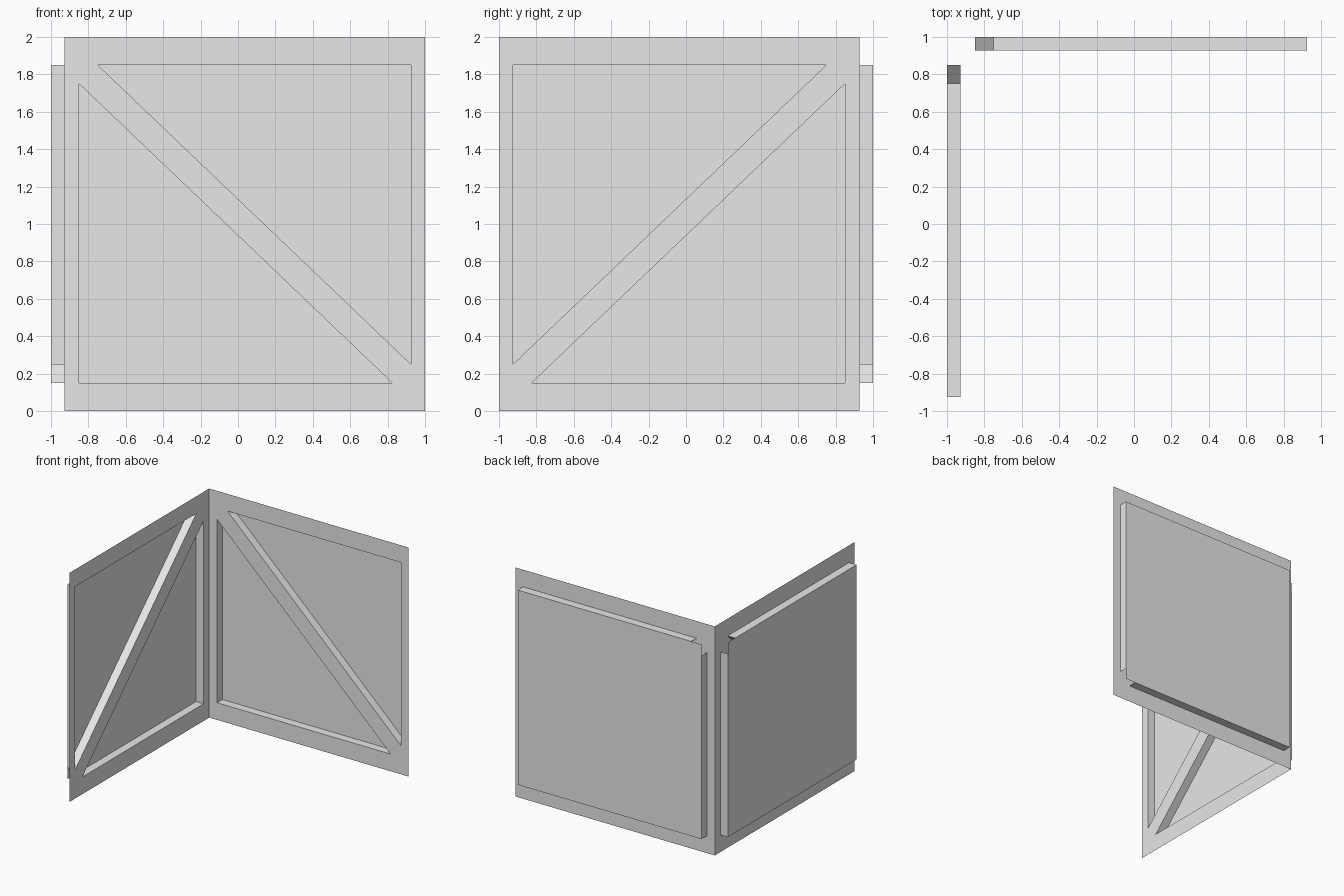
import bpy

cube = bpy.data.objects.get("Cube")
if cube:
    bpy.data.objects.remove(cube, do_unlink=True)

# Plain grey material
GREY = (0.8, 0.8, 0.8, 1.0)
grey = bpy.data.materials.new("plain_grey")
grey.use_nodes = True
grey.diffuse_color = GREY
grey.node_tree.nodes["Principled BSDF"].inputs["Base Color"].default_value = GREY

FACE = 0.927      # distance of each panel face from the centre
DEPTH = 0.073     # depth of the recesses
HEIGHT = 2.0

# Panel layout as (distance along panel, height)
OUTER = {"bl": (-FACE, 0), "br": (1, 0), "tr": (1, HEIGHT), "tl": (-FACE, HEIGHT)}
UPPER = {"a": (-0.75, 1.85), "c": (0.925, 0.25), "b": (0.925, 1.85)}
LOWER = {"d": (-0.85, 1.75), "e": (-0.85, 0.15), "f": (0.825, 0.15)}
POINTS = {**OUTER, **UPPER, **LOWER}

# Border strips, corner pieces and the diagonal brace
FRAME = ["tl a b tr", "tr b c br", "br c f", "br f e bl",
         "bl e d tl", "tl d a", "a d f c"]


def back_wall(u, z, depth):
    return (u, FACE + depth, z)


def side_wall(u, z, depth):
    return (-FACE - depth, -u, z)


def add_part(name, polygons, place, flip):
    """Make one object from polygons of (u, z, depth) corners."""
    verts, faces = [], []
    for poly in polygons:
        face = []
        for corner in poly:
            co = place(*corner)
            if co not in verts:
                verts.append(co)
            face.append(verts.index(co))
        faces.append(face[::-1] if flip else face)
    mesh = bpy.data.meshes.new(name)
    mesh.from_pydata(verts, [], faces)
    mesh.materials.append(grey)
    mesh.update()
    bpy.context.collection.objects.link(bpy.data.objects.new(name, mesh))


def build_panel(prefix, place, flip):
    # Flat frame with diagonal brace
    frame = [[(*POINTS[k], 0) for k in names.split()] for names in FRAME]
    add_part(prefix + "_frame", frame, place, flip)

    # Side walls of the two triangular recesses
    for label, triangle in (("upper", UPPER), ("lower", LOWER)):
        pts = list(triangle.values())
        walls = [[(*p, 0), (*q, 0), (*q, DEPTH), (*p, DEPTH)]
                 for p, q in zip(pts, pts[1:] + pts[:1])]
        add_part(f"{prefix}_{label}_recess_walls", walls, place, flip)

    # Rectangular backing plate
    (u0, z0), (u1, z1) = LOWER["e"], UPPER["b"]
    plate = [(u0, z0, DEPTH), (u1, z0, DEPTH), (u1, z1, DEPTH), (u0, z1, DEPTH)]
    add_part(prefix + "_backing_plate", [plate], place, flip)


build_panel("back_panel", back_wall, False)
build_panel("right_panel", side_wall, True)
